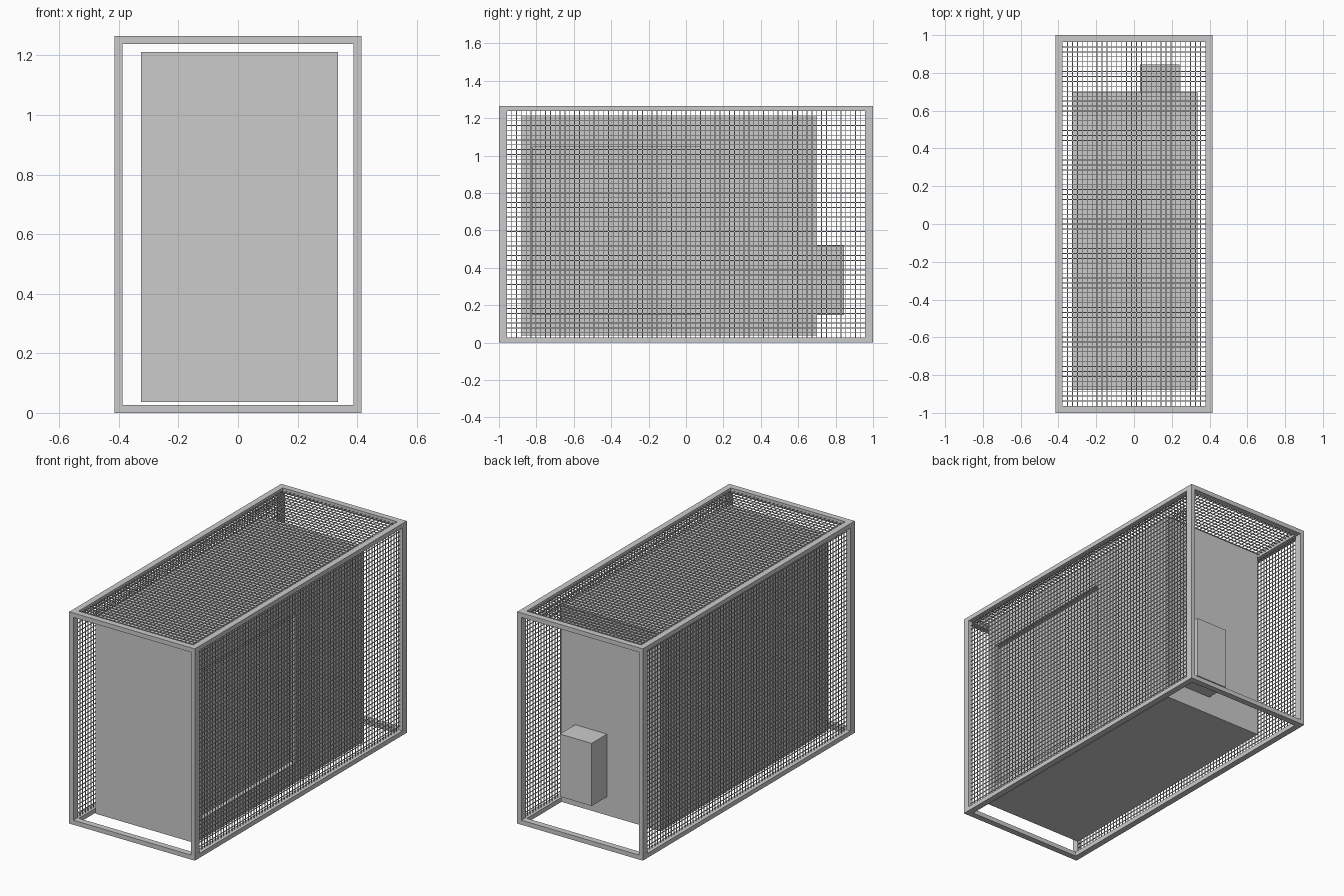
import bpy, bmesh
from mathutils import Matrix, Vector

if "Cube" in bpy.data.objects:
    bpy.data.objects.remove(bpy.data.objects["Cube"])

X, Y, H = 0.415, 1.0, 1.265      # half width, half length, height of cage
RW, RH = 0.037, 0.027            # rail width and height
PX, PY = 0.027, 0.042            # post size


def add_box(bm, lo, hi):
    lo, hi = Vector(lo), Vector(hi)
    m = Matrix.Translation((lo + hi) / 2) @ Matrix.Diagonal((*(hi - lo), 1))
    bmesh.ops.create_cube(bm, size=1, matrix=m)


def make(name, boxes):
    bm = bmesh.new()
    for lo, hi in boxes:
        add_box(bm, lo, hi)
    me = bpy.data.meshes.new(name)
    bm.to_mesh(me)
    bm.free()
    ob = bpy.data.objects.new(name, me)
    bpy.context.collection.objects.link(ob)
    return ob


# Cage frame: rectangular rail loops at bottom and top
for name, z in (("bottom_rails", 0), ("top_rails", H - RH)):
    boxes = []
    for s in (-1, 1):
        xs = sorted((s * X, s * (X - RW)))
        ys = sorted((s * Y, s * (Y - RW)))
        boxes.append(((xs[0], -Y, z), (xs[1], Y, z + RH)))
        boxes.append(((-X + RW, ys[0], z), (X - RW, ys[1], z + RH)))
    make(name, boxes)

# Corner posts
posts = []
for sx in (-1, 1):
    for sy in (-1, 1):
        xs = sorted((sx * X, sx * (X - PX)))
        ys = sorted((sy * Y, sy * (Y - PY)))
        posts.append(((xs[0], ys[0], RH), (xs[1], ys[1], H - RH)))
make("corner_posts", posts)


# Wire mesh panels, open at front, back and bottom
def wire_panel(name, axis, level, a_range, b_range, step=0.026, w=0.004):
    a_ax, b_ax = [i for i in range(3) if i != axis]
    wires = []
    for run, across, rr, ar, off in ((a_ax, b_ax, a_range, b_range, 0.001),
                                     (b_ax, a_ax, b_range, a_range, -0.001)):
        n = round((ar[1] - ar[0]) / step)
        for i in range(1, n):
            c = ar[0] + (ar[1] - ar[0]) * i / n
            lo, hi = [0] * 3, [0] * 3
            lo[run], hi[run] = rr
            lo[across], hi[across] = c - w / 2, c + w / 2
            lo[axis], hi[axis] = level + off - w / 2, level + off + w / 2
            wires.append((lo, hi))
    make(name, wires)


yr, zr = (-Y + PY, Y - PY), (RH, H - RH)
wire_panel("left_wire_mesh", 0, -0.391, yr, zr)
wire_panel("right_wire_mesh", 0, 0.396, yr, zr)
wire_panel("top_wire_mesh", 2, H - 0.014, (-X + RW, X - RW), (-Y + RW, Y - RW))

# Large inner cabinet with a shallow recess in its right side
cabinet = make("cabinet", [((-0.325, -0.88, 0.037), (0.335, 0.70, 1.212))])
cutter = make("recess_cutter", [((0.298, -0.82, 0.15), (0.40, 0.075, 1.045))])
cutter.hide_render = True
cutter.display_type = 'WIRE'
mod = cabinet.modifiers.new("recess", 'BOOLEAN')
mod.operation = 'DIFFERENCE'
mod.solver = 'EXACT'
mod.object = cutter

# Small control box on the back
make("rear_control_box", [((0.032, 0.70, 0.148), (0.242, 0.845, 0.522))])
